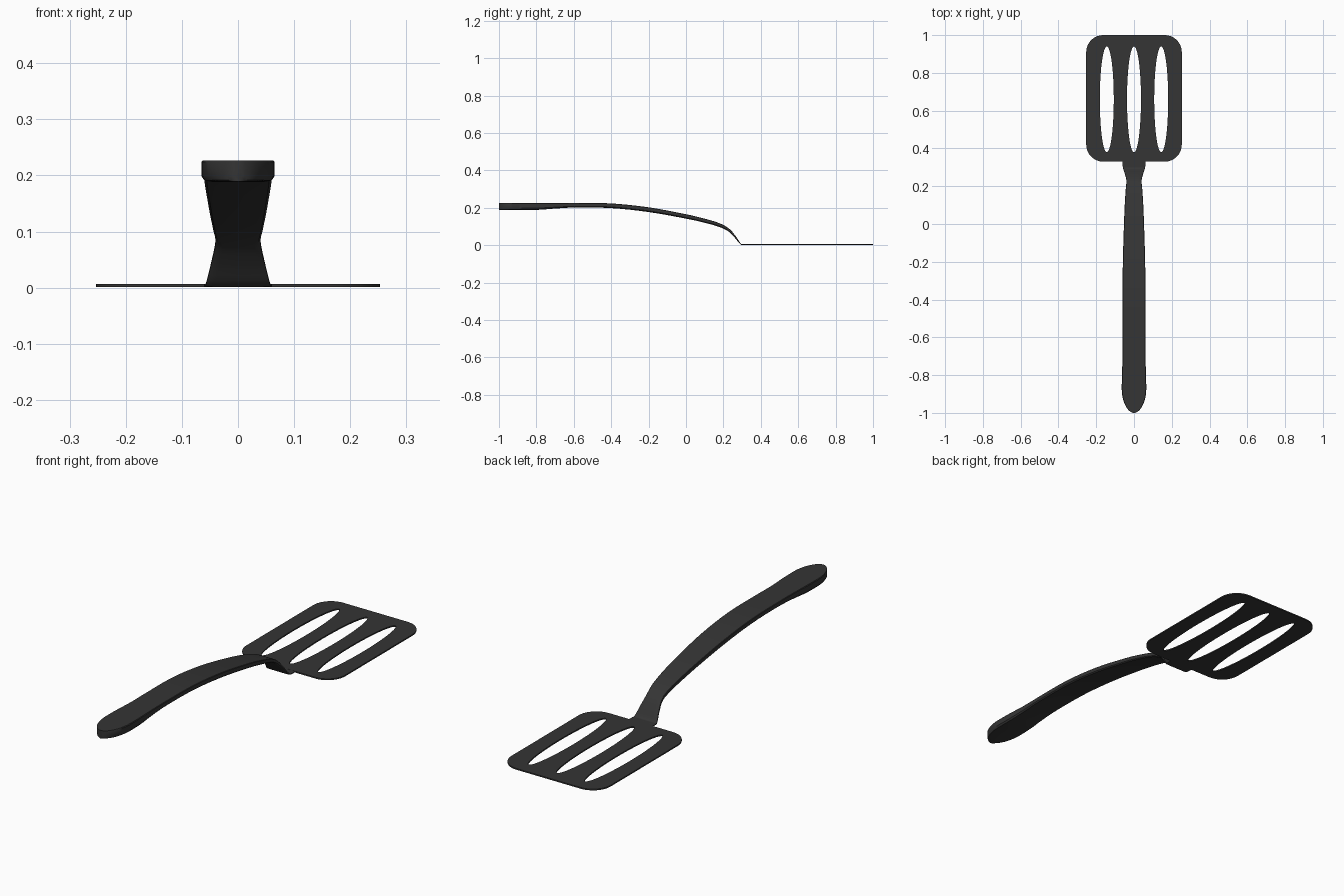
import bpy, bmesh, math
from mathutils import Vector

if "Cube" in bpy.data.objects:
    bpy.data.objects.remove(bpy.data.objects["Cube"])


def finish(obj, angle=35):
    bpy.ops.object.select_all(action='DESELECT')
    obj.select_set(True)
    bpy.context.view_layer.objects.active = obj
    bpy.ops.object.shade_smooth_by_angle(angle=math.radians(angle))


plastic = bpy.data.materials.new("black_plastic")
plastic.diffuse_color = (0.035, 0.035, 0.035, 1)
plastic.use_nodes = True
plastic.node_tree.nodes["Principled BSDF"].inputs["Base Color"].default_value = plastic.diffuse_color


# Blade: rounded rectangle outline with three elliptical slots
def rounded_rect(x, y0, y1, r, n=10):
    pts = []
    corners = ((x - r, y1 - r), (r - x, y1 - r), (r - x, y0 + r), (x - r, y0 + r))
    for k, (cx, cy) in enumerate(corners):
        for i in range(n + 1):
            a = math.pi / 2 * (k + i / n)
            pts.append((cx + r * math.cos(a), cy + r * math.sin(a)))
    return pts


def ellipse(cx, cy, rx, ry, n=48):
    return [(cx + rx * math.cos(2 * math.pi * i / n),
             cy + ry * math.sin(2 * math.pi * i / n)) for i in range(n)]


curve = bpy.data.curves.new("blade_outline", 'CURVE')
curve.dimensions = '2D'
curve.fill_mode = 'BOTH'
curve.extrude = 0.003
loops = [rounded_rect(0.253, 0.33, 1.0, 0.09)]
loops += [ellipse(cx, 0.66, 0.037, 0.28) for cx in (-0.144, 0, 0.144)]
for pts in loops:
    sp = curve.splines.new('POLY')
    sp.points.add(len(pts) - 1)
    for p, (x, y) in zip(sp.points, pts):
        p.co = (x, y, 0, 1)
    sp.use_cyclic_u = True
outline = bpy.data.objects.new("blade_outline", curve)
bpy.context.collection.objects.link(outline)
dg = bpy.context.evaluated_depsgraph_get()
mesh = bpy.data.meshes.new_from_object(outline.evaluated_get(dg))
bpy.data.objects.remove(outline)
blade = bpy.data.objects.new("blade", mesh)
bpy.context.collection.objects.link(blade)
blade.location.z = 0.004
mesh.materials.clear()
mesh.materials.append(plastic)
bm = bmesh.new()
bm.from_mesh(mesh)
bmesh.ops.remove_doubles(bm, verts=bm.verts, dist=1e-5)
bmesh.ops.recalc_face_normals(bm, faces=bm.faces)
bm.to_mesh(mesh)
bm.free()
finish(blade)

# Handle stations: y, centre height, half width, thickness
stations = [
    (-1.00, 0.208, 0.063, 0.037), (-0.90, 0.208, 0.065, 0.038),
    (-0.80, 0.208, 0.064, 0.038), (-0.70, 0.211, 0.060, 0.030),
    (-0.60, 0.214, 0.060, 0.025), (-0.40, 0.211, 0.061, 0.025),
    (-0.20, 0.190, 0.059, 0.025), (0.00, 0.154, 0.053, 0.023),
    (0.10, 0.131, 0.049, 0.021), (0.18, 0.107, 0.044, 0.019),
    (0.23, 0.080, 0.040, 0.014), (0.265, 0.042, 0.048, 0.009),
    (0.292, 0.007, 0.057, 0.005), (0.31, 0.004, 0.060, 0.005),
    (0.335, 0.004, 0.060, 0.005)]


def sample(y):
    i = max(k for k in range(len(stations) - 1) if stations[k][0] <= y + 1e-9)
    p = [stations[min(max(k, 0), len(stations) - 1)] for k in (i - 1, i, i + 1, i + 2)]
    h = p[2][0] - p[1][0]
    t = (y - p[1][0]) / h
    out = []
    for c in (1, 2, 3):
        m1 = (p[2][c] - p[0][c]) / (p[2][0] - p[0][0]) * h
        m2 = (p[3][c] - p[1][c]) / (p[3][0] - p[1][0]) * h
        out.append((2*t**3 - 3*t*t + 1) * p[1][c] + (t**3 - 2*t*t + t) * m1
                   + (3*t*t - 2*t**3) * p[2][c] + (t**3 - t*t) * m2)
    return out


# Dense rows on the rounded butt, then along the shaft and neck
cap = 0.13
ys = [-1 + cap * (1 - math.cos(math.pi / 2 * (i + 0.5) / 12)) for i in range(12)]
ys[0] = -1
for a, b in zip(stations[1:], stations[2:]):
    ys += [a[0] + (b[0] - a[0]) * i / 4 for i in range(4)]
ys = sorted(set(y for y in ys if y > -0.875 or y <= -0.87)) + [0.335]

# Cross-section: flat top, slightly rounded lower edges
section = [(-1, 0.42), (-0.96, 0.5), (-0.5, 0.5), (0, 0.5), (0.5, 0.5), (0.96, 0.5),
           (1, 0.42), (1, -0.25), (0.92, -0.44), (0.7, -0.5), (0, -0.5),
           (-0.7, -0.5), (-0.92, -0.44), (-1, -0.25)]
bm = bmesh.new()
rings = []
for y in ys:
    z, w, th = sample(y)
    if y < -1 + cap:
        w *= max(0.1, math.sqrt(max(0, 1 - ((-1 + cap - y) / cap) ** 2)))
    a, b = max(-1, y - 0.004), min(0.335, y + 0.004)
    tangent = Vector((0, b - a, sample(b)[0] - sample(a)[0])).normalized()
    normal = Vector((0, -tangent.z, tangent.y))
    rings.append([bm.verts.new(Vector((u * w, y, z)) + normal * v * th)
                  for u, v in section])
n = len(section)
for r, s in zip(rings, rings[1:]):
    for i in range(n):
        bm.faces.new((r[i], r[(i + 1) % n], s[(i + 1) % n], s[i]))
bm.faces.new(rings[0])
bm.faces.new(rings[-1])
bmesh.ops.recalc_face_normals(bm, faces=bm.faces)
mesh = bpy.data.meshes.new("handle")
bm.to_mesh(mesh)
bm.free()
mesh.materials.append(plastic)
handle = bpy.data.objects.new("handle", mesh)
bpy.context.collection.objects.link(handle)
finish(handle)
